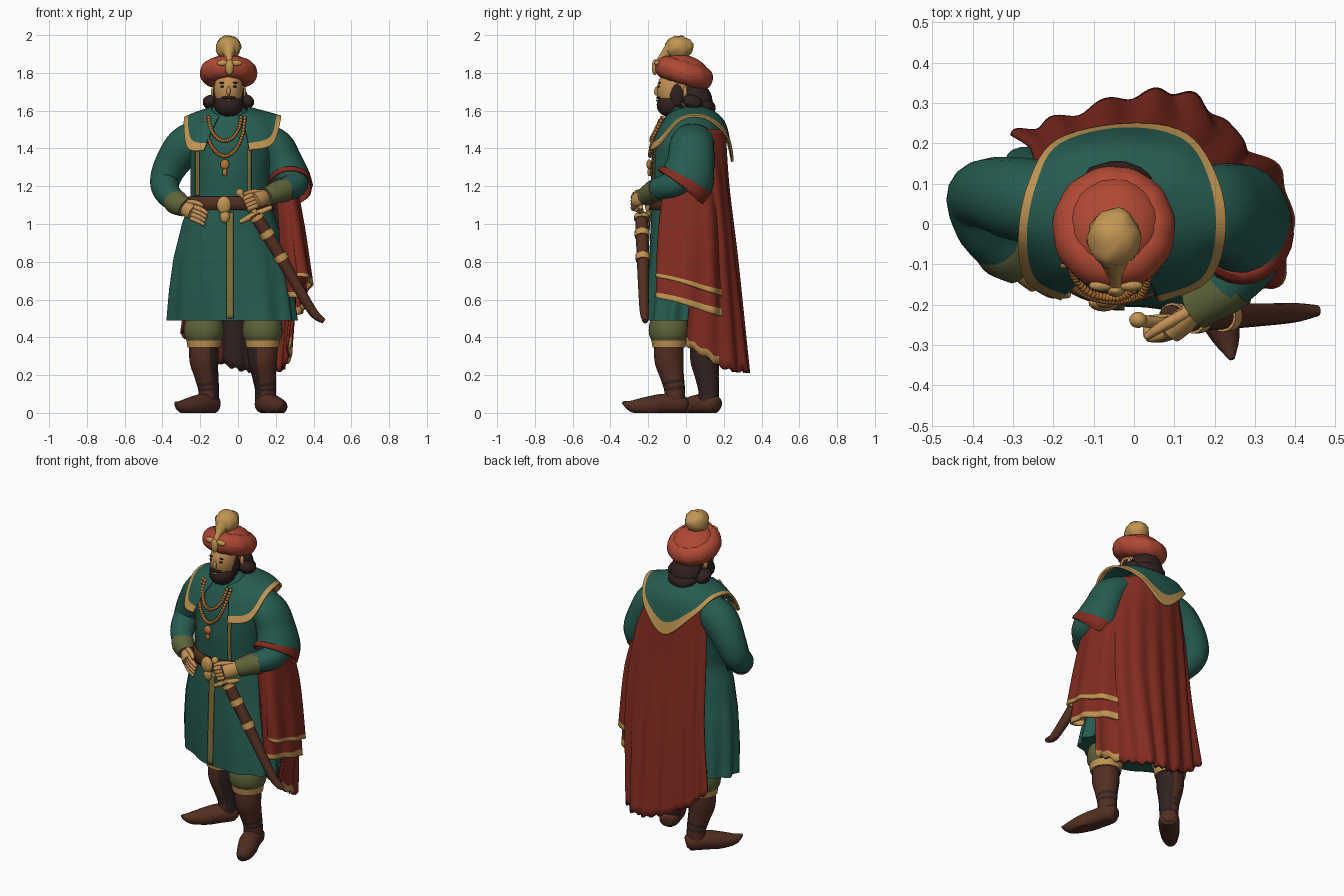
import bpy, bmesh, math, random
from mathutils import Vector, Matrix

random.seed(4)
if "Cube" in bpy.data.objects:
    bpy.data.objects.remove(bpy.data.objects["Cube"])


def paint(name, r, g, b):
    m = bpy.data.materials.new(name)
    m.use_nodes = True
    m.diffuse_color = (r, g, b, 1)
    bsdf = m.node_tree.nodes["Principled BSDF"]
    bsdf.inputs["Base Color"].default_value = (r, g, b, 1)
    bsdf.inputs["Roughness"].default_value = 0.8
    return m


GREEN = paint("green cloth", .019, .105, .08)
RED = paint("red cloth", .225, .025, .015)
CORAL = paint("turban red", .43, .066, .034)
GOLD = paint("gold trim", .53, .3, .085)
BRAID = paint("dull gold braid", .22, .17, .045)
SKIN = paint("skin", .53, .28, .09)
BROWN = paint("brown leather", .085, .028, .016)
DARK = paint("dark hair", .03, .016, .014)
OLIVE = paint("olive cloth", .115, .125, .042)
COPPER = paint("copper beads", .48, .18, .035)


def finish(name, bm, mats, thick=0):
    bmesh.ops.recalc_face_normals(bm, faces=bm.faces)
    me = bpy.data.meshes.new(name)
    bm.to_mesh(me)
    bm.free()
    for m in mats:
        me.materials.append(m)
    ob = bpy.data.objects.new(name, me)
    bpy.context.collection.objects.link(ob)
    if thick:
        mod = ob.modifiers.new("Thickness", 'SOLIDIFY')
        mod.thickness, mod.offset = thick, 0
    return ob


def surf(name, f, nu, nv, mats, loop=True, cap=False, rule=None, thick=0):
    """Grid surface from f(u, v); u wraps round when loop is set."""
    bm = bmesh.new()
    cols = nu if loop else nu + 1
    g = [[bm.verts.new(f(i / nu, j / nv)) for i in range(cols)] for j in range(nv + 1)]
    for j in range(nv):
        for i in range(nu):
            k = (i + 1) % cols
            face = bm.faces.new((g[j][i], g[j][k], g[j + 1][k], g[j + 1][i]))
            if rule:
                face.material_index = rule((i + .5) / nu, (j + .5) / nv)
    if cap:
        for j in (0, -1):
            bm.faces.new(g[j])
    return finish(name, bm, mats, thick)


def spline(pts, t):
    """Catmull-Rom through tuples of any length, t in 0..1."""
    n = len(pts) - 1
    i = min(int(t * n), n - 1)
    s = t * n - i
    ext = [pts[max(0, min(n, i + k))] for k in (-1, 0, 1, 2)]
    return [b + .5 * s * (c - a + s * (2*a - 5*b + 4*c - d + s * (3*(b - c) + d - a)))
            for a, b, c, d in zip(*ext)]


def tube(name, pts, mats, ref=(0, 1, 0), w=1, n=16, cap=True, rule=None, thick=0):
    """Round or oval tube through (x, y, z, radius) points."""
    def f(u, v):
        p = spline(pts, v)
        a, b = spline(pts, max(0, v - .02)), spline(pts, min(1, v + .02))
        t = Vector(b[:3]) - Vector(a[:3])
        side = t.cross(Vector(ref)).normalized()
        up = side.cross(t).normalized()
        q = Vector(p[:3]) + p[3] * (side * w * math.cos(u * math.tau) + up * math.sin(u * math.tau))
        q.z = max(q.z, 0)
        return q
    return surf(name, f, n, 5 * (len(pts) - 1), mats, cap=cap, rule=rule, thick=thick)


def ball(name, loc, size, mat, tilt=0, rough=0):
    bm = bmesh.new()
    bmesh.ops.create_icosphere(bm, subdivisions=3, radius=1)
    for v in bm.verts:
        v.co *= 1 + random.uniform(-rough, rough)
    bm.transform(Matrix.Translation(loc) @ Matrix.Rotation(tilt, 4, 'X') @ Matrix.Diagonal((*size, 1)))
    return finish(name, bm, [mat])


# Robe: stacked ovals (z, centre x, centre y, half width, half depth), hem to neck
ROBE = [(.49, -.035, -.005, .34, .2), (.65, -.04, -.005, .325, .197), (.82, -.045, -.005, .298, .19),
        (1., -.045, -.005, .253, .182), (1.12, -.04, -.0, .212, .18), (1.28, -.04, -.0, .212, .188),
        (1.42, -.035, .01, .225, .185), (1.52, -.04, .025, .195, .16), (1.575, -.045, .01, .125, .115),
        (1.62, -.05, -.005, .08, .085)]


def robe_at(z):
    for a, b in zip(ROBE, ROBE[1:]):
        if z <= b[0]:
            t = (z - a[0]) / (b[0] - a[0])
            return [p + (q - p) * t for p, q in zip(a, b)][1:]
    return ROBE[-1][1:]


def robe_point(a, z, grow=1.0):
    """Point on the robe; the skirt swings back on the right with the stance."""
    cx, cy, rx, ry = robe_at(z)
    fall = max(0, (1.05 - z) / .55)
    s = grow + .035 * fall * math.cos(11 * a + 1.5 * math.sin(2 * a))
    dx = rx * s * math.cos(a)
    return Vector((cx + dx, cy + ry * s * math.sin(a) - .2 * fall * dx, z))


def front_y(x, z):
    cx, cy, rx, ry = robe_at(z)
    c = max(-.98, min(.98, (x - cx) / rx))
    return robe_point(-math.acos(c), z).y


surf("robe", lambda u, v: robe_point(u * math.tau, .49 + 1.13 * v), 88, 40, [GREEN], cap=True)
surf("belt", lambda u, v: robe_point(math.pi * (1.03 + .94 * u), 1.075 + .07 * v, 1.035), 32, 2, [BROWN],
     loop=False, thick=.012)


def strip(name, x, half, z0, z1):
    def f(u, v):
        z, px = z0 + (z1 - z0) * v, x + half * (2 * u - 1)
        return (px, front_y(px, z) - .007, z)
    surf(name, f, 3, 24, [BRAID], loop=False, thick=.006)


strip("front_braid", -.042, .018, .5, 1.06)
strip("chest_braid_right", -.215, .009, 1.15, 1.4)
strip("chest_braid_left", .06, .009, 1.15, 1.4)
ball("buckle", (-.075, -.195, 1.1), (.038, .022, .048), GOLD)
ball("buckle_drop", (-.07, -.195, 1.04), (.026, .018, .035), GOLD)


def sheet(name, rows, mats, rule=None, ripple=0, waves=8, nu=60, nv=24, hem=0, shrink=0):
    """Draped cloth through rows of points, rippling more towards the last row."""
    def f(u, v):
        p = Vector(spline([spline(r, u) for r in rows], v))
        out = Vector((p.x + .02, p.y, 0)).normalized()
        p += out * (ripple * v * math.sin(u * waves * math.tau) - shrink)
        p.z += hem * v ** 4 * math.sin(u * waves * 2.3 * math.tau)
        return p
    return surf(name, f, nu, nv, mats, loop=False, rule=rule, thick=.012 - shrink / 2)


# Back cape with its dark lining, and the two hanging layers below the left arm
CAPE = [
    [(-.22, .12, 1.5), (-.16, .17, 1.5), (-.03, .205, 1.5), (.1, .18, 1.5), (.18, .1, 1.5), (.2, .05, 1.5)],
    [(-.24, .15, 1.2), (-.17, .195, 1.2), (-.02, .22, 1.2), (.14, .21, 1.2), (.25, .15, 1.2), (.27, .06, 1.2)],
    [(-.255, .19, .8), (-.17, .23, .8), (0, .265, .8), (.16, .25, .8), (.28, .18, .8), (.31, .04, .8)],
    [(-.3, .22, .42), (-.18, .26, .31), (0, .315, .23), (.14, .315, .22), (.25, .2, .24), (.28, .0, .36)]]
sheet("cape", CAPE, [RED, GOLD], lambda u, v: int(v > .96 and u > .82), ripple=.01, waves=7, hem=.008, nu=96)
sheet("cape_lining", CAPE, [RED, DARK], lambda u, v: int(.3 < u < .72), ripple=.01, waves=7, hem=.008, nu=96,
      shrink=.012)
for name, drop, inset in (("arm_drape_upper", 0, 0), ("arm_drape_lower", .11, .025)):
    sheet(name, [
        [(.2, -.1, 1.2), (.28, -.11, 1.2), (.31, -.01, 1.2), (.27, .09, 1.25), (.17, .13, 1.42)],
        [(.22, -.1, .97), (.31 - inset, -.14, .97), (.345 - inset, -.02, .97), (.33 - inset, .11, 1), (.26, .17, 1.03)],
        [(.24, -.1, .72 - drop), (.345 - inset, -.155, .72 - drop), (.385 - inset, -.03, .69 - drop),
         (.365 - inset, .12, .64 - drop), (.27, .19, .62 - drop)]],
        [RED, GOLD], lambda u, v: int(v > .94), ripple=.008, waves=4, nu=40, nv=32)

# Shoulder mantle, pointed behind and open in front, with a broad gold border
sheet("mantle", [
    [(-.1, -.1, 1.57), (-.13, -.07, 1.59), (-.14, -.02, 1.61), (-.13, .05, 1.62), (-.1, .09, 1.62), (-.04, .11, 1.62),
     (.02, .09, 1.62), (.04, .05, 1.62), (.05, -.02, 1.61), (.04, -.07, 1.59), (.0, -.1, 1.57)],
    [(-.14, -.145, 1.49), (-.2, -.11, 1.52), (-.22, -.02, 1.58), (-.2, .09, 1.59), (-.16, .17, 1.56), (-.03, .205, 1.53),
     (.1, .17, 1.56), (.14, .09, 1.59), (.15, -.02, 1.58), (.13, -.11, 1.52), (.04, -.145, 1.49)],
    [(-.18, -.185, 1.39), (-.265, -.14, 1.4), (-.285, -.03, 1.54), (-.26, .1, 1.56), (-.19, .205, 1.47), (-.02, .245, 1.33),
     (.13, .22, 1.46), (.21, .1, 1.56), (.225, -.03, 1.55), (.18, -.14, 1.42), (.06, -.19, 1.39)]],
    [GREEN, GOLD], lambda u, v: int(v > .79))

# Sleeves and cuffs
tube("right_sleeve", [(-.19, .05, 1.46, .1), (-.28, .06, 1.41, .105), (-.355, .075, 1.31, .09),
                      (-.388, .06, 1.22, .078), (-.37, -.015, 1.16, .068), (-.32, -.075, 1.115, .058)], [GREEN])
tube("right_cuff", [(-.345, -.05, 1.13, .062), (-.32, -.075, 1.11, .064), (-.28, -.105, 1.085, .05)], [OLIVE])
tube("left_sleeve", [(.12, .04, 1.45, .105), (.2, .03, 1.41, .113), (.24, .025, 1.33, .12),
                     (.27, .005, 1.24, .138), (.275, -.025, 1.195, .15)], [GREEN, RED], w=.78, n=24, cap=False,
     rule=lambda u, v: int(v > .82), thick=.012)
tube("left_forearm", [(.27, .03, 1.27, .08), (.3, -.07, 1.21, .072), (.23, -.16, 1.18, .06)], [GREEN], ref=(0, 0, 1))
tube("left_cuff", [(.25, -.145, 1.182, .064), (.21, -.175, 1.17, .06), (.15, -.215, 1.145, .05)], [OLIVE], ref=(0, 0, 1))


def hand(name, wrist, knuckle, bend, tip, spread):
    w, k, b, t, s = map(Vector, (wrist, knuckle, bend, tip, spread))
    tube(name + "_palm", [(*w, .034), (*(w.lerp(k, .5)), .042), (*k, .038)], [SKIN], ref=s, w=.75)
    for i in range(4):
        o = s * (i - 1.5) * .02
        tube(f"{name}_finger_{i}", [(*(k + o), .014), (*(b + o), .013), (*(t + o), .009)], [SKIN], ref=s, n=8)
    tube(name + "_thumb", [(*(w + s * .025), .015), (*(w.lerp(b, .6) + s * .05), .014),
                           (*(b + s * .05), .009)], [SKIN], ref=(1, 0, 0), n=8)


hand("right_hand", (-.29, -.1, 1.09), (-.24, -.145, 1.06), (-.2, -.17, 1.045), (-.17, -.175, 1.025), (.3, 0, 1))
hand("left_hand", (.15, -.215, 1.145), (.09, -.27, 1.125), (.05, -.28, 1.11), (.045, -.245, 1.095), (-.4, 0, .9))

# Sabre in its scabbard
SCABBARD = [(.09, -.235, 1.05, .034), (.2, -.23, .87, .033), (.32, -.225, .66, .028), (.4, -.22, .53, .024),
            (.455, -.215, .485, .014)]
tube("scabbard", SCABBARD, [BROWN], n=12)
for i, t in enumerate((.02, .14, .29)):
    a, b = spline(SCABBARD, t), spline(SCABBARD, t + .035)
    tube(f"scabbard_band_{i}", [(*a[:3], a[3] + .006), (*b[:3], b[3] + .006)], [GOLD])
tube("hilt", [(.1, -.24, 1.03, .017), (.07, -.245, 1.1, .015), (.015, -.24, 1.16, .016)], [GOLD], n=10)
tube("guard", [(.01, -.24, 1.01, .011), (.09, -.24, 1.05, .018), (.18, -.24, 1.09, .011)], [GOLD], n=10)
ball("pommel", (.01, -.238, 1.165), (.022, .02, .022), GOLD)


# Legs: breeches, gold bands, boots dark on the inner side, long raised toes
def leg(side, s, x, y, ankle, foot):
    tube(side + "_breeches", [(x, y, .52, .09), (x, y, .46, .106), (x, y, .41, .104), (x, y, .37, .085)], [OLIVE])
    tube(side + "_knee_band", [(x, y, .385, .093), (x, y, .345, .087)], [GOLD])
    ax, ay = ankle

    def shade(u, v):
        strap = .55 < v < .8 and int(v * 20) % 2 == 0
        return int(strap or s * math.cos(u * math.tau) < -.45)
    tube(side + "_boot_shaft", [(x, y, .37, .078), (x, y, .28, .077), ((x + ax) / 2, (y + ay) / 2, .2, .064),
                                (ax, ay, .12, .055), (ax, ay, .04, .055)], [BROWN, DARK], rule=shade)
    tube(side + "_foot", foot, [BROWN], ref=(0, 0, 1), w=1.05)


leg("left", 1, .13, -.09, (.145, -.06), [(.128, .0, .04, .03), (.14, -.03, .045, .052), (.165, -.12, .045, .056),
                                         (.2, -.2, .035, .052), (.228, -.28, .035, .034), (.243, -.335, .055, .007)])
leg("right", -1, -.18, .1, (-.155, .12), [(-.115, .165, .04, .03), (-.135, .145, .045, .052), (-.19, .08, .045, .056),
                                          (-.245, .02, .035, .05), (-.3, -.04, .035, .032), (-.33, -.08, .055, .007)])

# Head, beard and hair
ball("head", (-.05, -.055, 1.71), (.078, .1, .115), SKIN)
ball("nose", (-.05, -.15, 1.705), (.011, .02, .026), SKIN, -.3)
ball("beard", (-.05, -.078, 1.632), (.077, .078, .066), DARK, .2, .02)
ball("moustache", (-.05, -.144, 1.669), (.038, .014, .009), DARK)
ball("mouth", (-.05, -.154, 1.654), (.018, .006, .005), SKIN)
ball("hair_back", (-.045, .06, 1.665), (.095, .075, .1), DARK, .5, .03)
ball("hair_nape", (-.045, .095, 1.63), (.09, .065, .045), DARK, -.5, .04)
for s, side in ((-1, "right"), (1, "left")):
    x = -.05 + .001 * s
    ball(side + "_eye", (x + .03 * s, -.143, 1.727), (.013, .005, .006), DARK)
    ball(side + "_brow", (x + .03 * s, -.139, 1.747), (.019, .005, .005), DARK)
    ball(side + "_sideburn", (x + .066 * s, -.05, 1.685), (.016, .036, .065), DARK)
    ball(side + "_ear", (x + .08 * s, -.005, 1.7), (.012, .012, .03), SKIN)
    ball(side + "_curl", (x + .09 * s, .035, 1.645), (.045, .055, .038), DARK, -.3, .05)

# Turban: wound roll tipped back, crown, brooch and plume
TIP = Matrix.Translation((-.05, -.01, 1.8)) @ Matrix.Rotation(-.3, 4, 'X')


def roll(u, v):
    a, b = u * math.tau, v * math.tau
    r = .056 + .0012 * math.sin(11 * a + 2 * b)
    d = .096 + r * math.cos(b)
    return TIP @ Vector((d * math.cos(a), 1.04 * d * math.sin(a), 1.08 * r * math.sin(b)))


surf("turban_roll", roll, 72, 24, [CORAL])
ball("turban_crown", (-.05, .0, 1.825), (.118, .122, .068), CORAL, -.3)
ball("brooch", (-.045, -.165, 1.83), (.022, .016, .042), GOLD)
for s in (-1, 1):
    ball(f"brooch_wing_{s}", (-.045 + .035 * s, -.153, 1.852), (.032, .014, .016), GOLD, -.3)
tube("plume_stem", [(-.045, -.15, 1.855, .015), (-.047, -.125, 1.885, .019), (-.05, -.075, 1.925, .045)], [GOLD], ref=(1, 0, 0))
ball("plume", (-.05, -.035, 1.935), (.067, .075, .062), GOLD, 0, .07)

# Beaded necklaces with a pendant
bm = bmesh.new()
for drop, width, count in ((.21, .105, 40), (.13, .085, 28)):
    for i in range(count):
        a = math.pi * (i + .5) / count
        x, z = -.07 + width * math.cos(a), 1.57 - drop * math.sin(a)
        y = min(front_y(x, z), front_y(x, z - .03)) - .008
        bmesh.ops.create_icosphere(bm, subdivisions=1, radius=.0115, matrix=Matrix.Translation((x, y, z)))
finish("necklaces", bm, [COPPER])
ball("pendant", (-.07, -.195, 1.315), (.024, .014, .027), COPPER)
ball("pendant_drop", (-.07, -.195, 1.275), (.013, .01, .022), COPPER)

# Smooth shading with crisp edges
bpy.ops.object.select_all(action='DESELECT')
for ob in bpy.context.collection.objects:
    if ob.type == 'MESH':
        ob.select_set(True)
        bpy.context.view_layer.objects.active = ob
bpy.ops.object.shade_smooth_by_angle(angle=.9)
